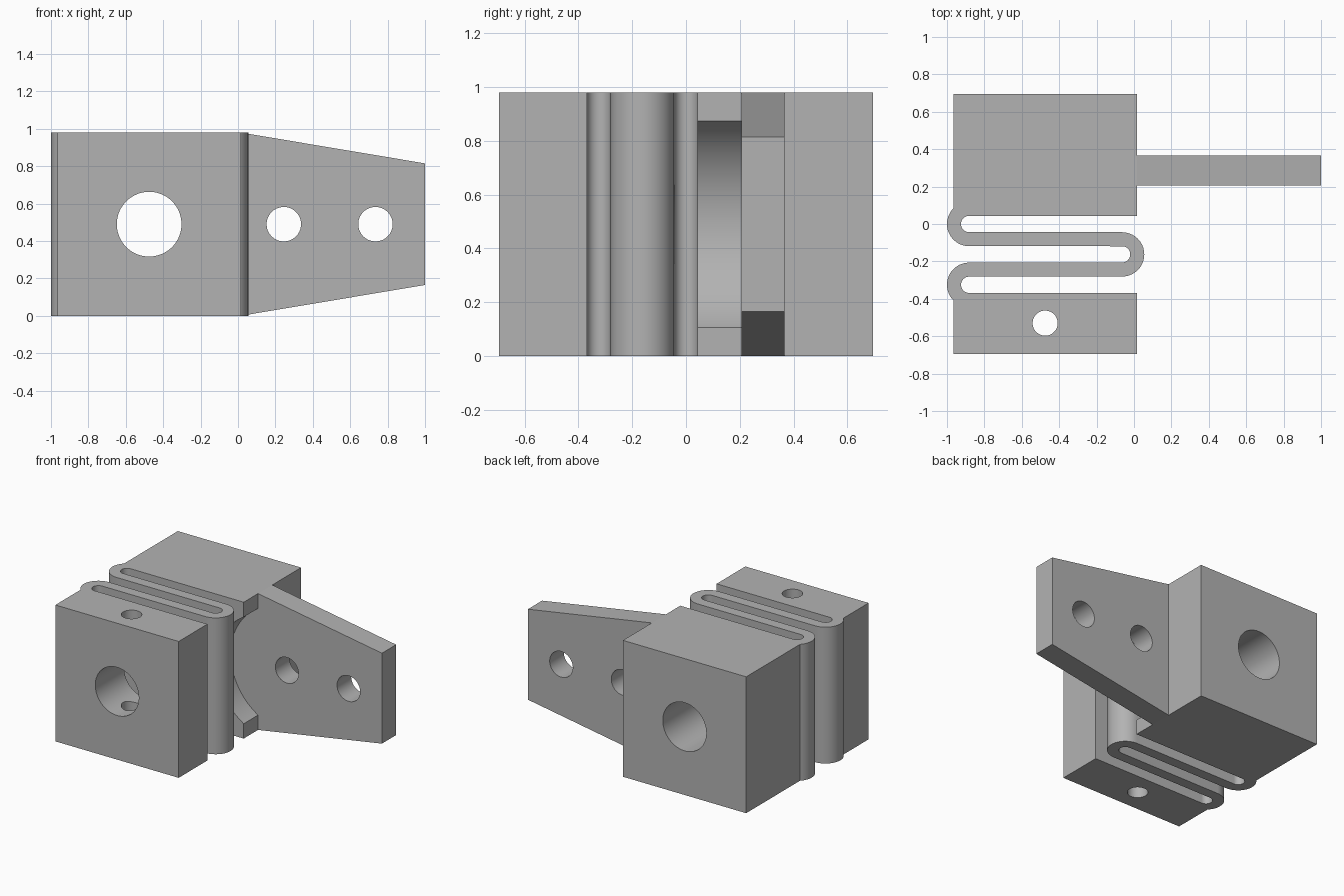
import bpy
import bmesh
from math import cos, sin, pi, radians
from mathutils import Matrix, Vector

cube = bpy.data.objects.get("Cube")
if cube:
    bpy.data.objects.remove(cube, do_unlink=True)

grey = bpy.data.materials.new("plain grey")
grey.use_nodes = True
colour = (0.45, 0.45, 0.45, 1)
grey.diffuse_color = colour
grey.node_tree.nodes["Principled BSDF"].inputs["Base Color"].default_value = colour

HEIGHT = 0.98
MID = HEIGHT / 2
LEFT, RIGHT, BACK = -0.965, 0.015, 0.695    # block sides
BEND_L, BEND_R = -0.8815, -0.0635           # bend centres along x
PITCH = 0.1625                              # spacing of the bends along y
INNER, OUTER = 0.0435, 0.1185               # bend radii


def arc(x, y, r, start, end, steps=20):
    angles = [radians(start + (end - start) * i / steps) for i in range(steps + 1)]
    return [(x + r * cos(a), y + r * sin(a)) for a in angles]


def add_object(name, bm):
    bmesh.ops.recalc_face_normals(bm, faces=bm.faces)
    mesh = bpy.data.meshes.new(name)
    bm.to_mesh(mesh)
    bm.free()
    mesh.materials.append(grey)
    obj = bpy.data.objects.new(name, mesh)
    bpy.context.collection.objects.link(obj)
    return obj


def prism(name, points, move):
    """Extrude a closed outline of 3D points along a vector."""
    bm = bmesh.new()
    face = bm.faces.new([bm.verts.new(p) for p in points])
    extruded = bmesh.ops.extrude_face_region(bm, geom=[face], use_keep_orig=True)
    verts = [v for v in extruded["geom"] if isinstance(v, bmesh.types.BMVert)]
    bmesh.ops.translate(bm, vec=Vector(move), verts=verts)
    return add_object(name, bm)


def cylinder(name, centre, radius, length, along_y=True):
    bm = bmesh.new()
    turn = Matrix.Rotation(pi / 2, 4, "X") if along_y else Matrix()
    bmesh.ops.create_cone(bm, cap_ends=True, segments=80, radius1=radius, radius2=radius,
                          depth=length, matrix=Matrix.Translation(centre) @ turn)
    obj = add_object(name, bm)
    obj.hide_render = True
    return obj


def cut(obj, cutters):
    """Subtract the cutters, keep the result and remove the cutters."""
    for cutter in cutters:
        mod = obj.modifiers.new("cut", "BOOLEAN")
        mod.operation, mod.solver, mod.object = "DIFFERENCE", "EXACT", cutter
    graph = bpy.context.evaluated_depsgraph_get()
    mesh = bpy.data.meshes.new_from_object(obj.evaluated_get(graph))
    obj.modifiers.clear()
    obj.data = mesh
    for cutter in cutters:
        bpy.data.objects.remove(cutter, do_unlink=True)


# Two blocks joined by a folded spring, drawn as one outline
outline = [(LEFT, -BACK), (RIGHT, -BACK), (RIGHT, -2 * PITCH - INNER)]
outline += arc(BEND_L, -2 * PITCH, INNER, -90, -270)
outline += arc(BEND_R, -PITCH, OUTER, -90, 90)
outline += arc(BEND_L, 0, INNER, -90, -270)
outline += [(RIGHT, INNER), (RIGHT, BACK), (LEFT, BACK)]
outline += arc(BEND_L, 0, OUTER, 135, 270)
outline += arc(BEND_R, -PITCH, INNER, 90, -90)
outline += arc(BEND_L, -2 * PITCH, OUTER, 90, 225)
body = prism("spring_block", [(x, y, 0) for x, y in outline], (0, 0, HEIGHT))

# Long bore, upright screw hole and round clearance notch beside the arm
ARM_FRONT, ARM_BACK = 0.206, 0.367
cut(body, [
    cylinder("bore_cutter", (-0.475, 0, MID), 0.173, 2),
    cylinder("screw_cutter", (-0.475, -0.53, MID), 0.067, 2, along_y=False),
    cylinder("notch_cutter", (0.245, ARM_FRONT / 2, MID), 0.447, ARM_FRONT),
])

# Tapered side arm with two holes
taper = [(RIGHT, 0), (1, 0.165), (1, HEIGHT - 0.165), (RIGHT, HEIGHT)]
arm = prism("side_arm", [(x, ARM_FRONT, z) for x, z in taper], (0, ARM_BACK - ARM_FRONT, 0))
cut(arm, [cylinder("arm_hole_cutter", (x, 0.28, MID), 0.092, 1) for x in (0.245, 0.735)])

# Smooth the round walls and keep the corners sharp
for obj in (body, arm):
    bpy.ops.object.select_all(action="DESELECT")
    obj.select_set(True)
    bpy.context.view_layer.objects.active = obj
    bpy.ops.object.shade_smooth_by_angle(angle=radians(30))
